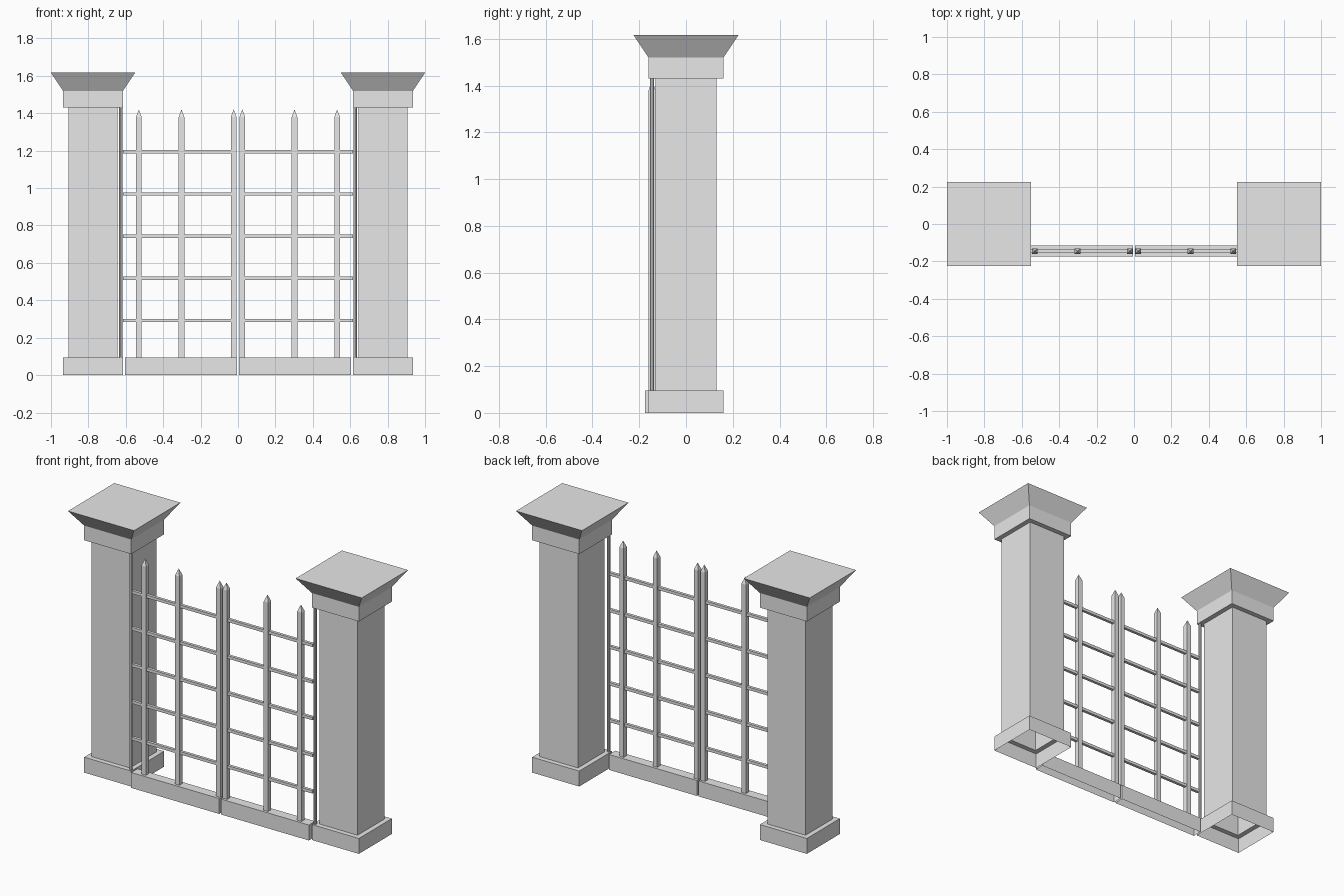
import bpy, bmesh
from mathutils import Matrix

cube = bpy.data.objects.get("Cube")
if cube:
    bpy.data.objects.remove(cube, do_unlink=True)

# Single stone grey
grey = bpy.data.materials.new("plain_grey")
grey.use_nodes = True
colour = (0.8, 0.8, 0.8, 1)
grey.diffuse_color = colour
grey.node_tree.nodes["Principled BSDF"].inputs["Base Color"].default_value = colour

GATE_Y = -0.145


def finish(bm, name):
    mesh = bpy.data.meshes.new(name)
    bm.to_mesh(mesh)
    bm.free()
    mesh.materials.append(grey)
    obj = bpy.data.objects.new(name, mesh)
    bpy.context.collection.objects.link(obj)
    return obj


def square_tower(name, x, y, profile, open_bottom=False):
    """Stack square rings of (half width, height); a zero width makes a point."""
    bm = bmesh.new()
    rings = []
    for half, z in profile:
        if half == 0:
            rings.append([bm.verts.new((x, y, z))] * 4)
        else:
            rings.append([bm.verts.new((x + sx * half, y + sy * half, z))
                          for sx, sy in ((-1, -1), (1, -1), (1, 1), (-1, 1))])
    for low, high in zip(rings, rings[1:]):
        for i in range(4):
            j = (i + 1) % 4
            corners = [low[i], low[j], high[j], high[i]]
            bm.faces.new(list(dict.fromkeys(corners)))
    if profile[-1][0]:
        bm.faces.new(rings[-1])
    if not open_bottom:
        bm.faces.new(rings[0][::-1])
    return finish(bm, name)


def box(name, x0, x1, half_y, z0, z1, open_bottom=False):
    bm = bmesh.new()
    bmesh.ops.create_cube(bm, size=1)
    if open_bottom:
        bm.normal_update()
        under = [f for f in bm.faces if f.normal.z < -0.5]
        bmesh.ops.delete(bm, geom=under, context='FACES_ONLY')
    bmesh.ops.scale(bm, vec=(x1 - x0, 2 * half_y, z1 - z0), verts=bm.verts)
    bmesh.ops.translate(bm, vec=((x0 + x1) / 2, GATE_Y, (z0 + z1) / 2), verts=bm.verts)
    return finish(bm, name)


PILLAR = [(0.16, 0), (0.16, 0.095), (0.13, 0.095), (0.13, 1.43),
          (0.16, 1.43), (0.16, 1.52), (0.225, 1.617)]
PICKET = [(0.015, 0.09), (0.015, 1.38), (0, 1.42)]

for side, s in (("left", 1), ("right", -1)):
    # Hollow pillar with plinth and flared cap
    square_tower(f"{side}_pillar", s * 0.775, 0, PILLAR, open_bottom=True)

    # Hinge rod beside the pillar
    bm = bmesh.new()
    bmesh.ops.create_cone(bm, cap_ends=True, segments=8, radius1=0.009, radius2=0.009,
                          depth=1.335,
                          matrix=Matrix.Translation((s * 0.627, GATE_Y, 0.7625)))
    finish(bm, f"{side}_hinge_rod")

    # Bottom rail of the gate leaf
    a, b = sorted((s * 0.006, s * 0.605))
    box(f"{side}_bottom_rail", a, b, 0.03, 0, 0.095, open_bottom=True)

    # Pointed pickets
    for n, x in enumerate((0.023, 0.302, 0.53), 1):
        square_tower(f"{side}_picket_{n}", s * x, GATE_Y, PICKET)

    # Evenly spaced crossbars
    for n in range(5):
        z = 0.292 + n * 0.2255
        a, b = sorted((s * 0.023, s * 0.615))
        box(f"{side}_crossbar_{n + 1}", a, b, 0.009, z - 0.009, z + 0.009)
